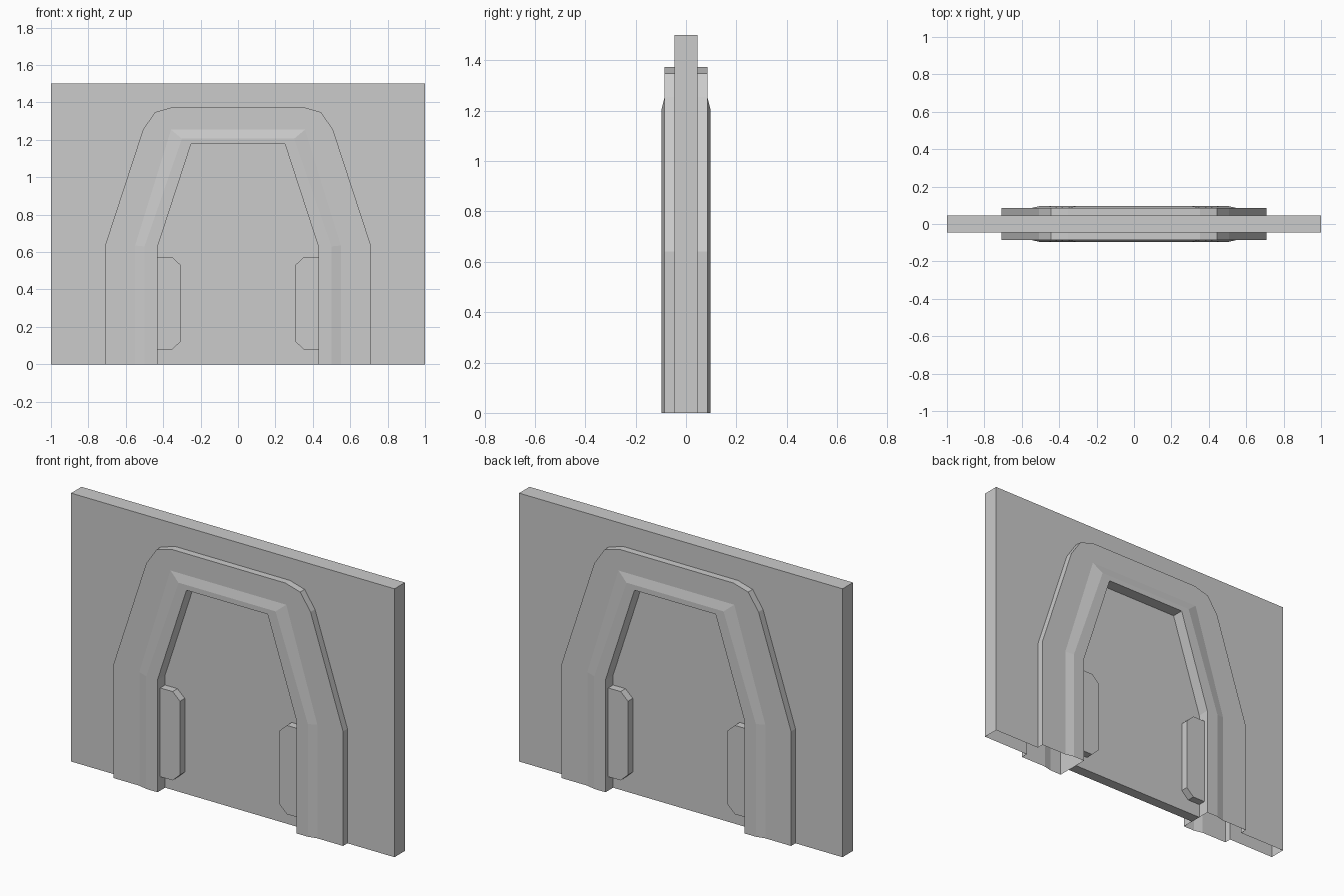
import bpy, bmesh

if "Cube" in bpy.data.objects:
    bpy.data.objects.remove(bpy.data.objects["Cube"])


def make_object(name, bm, axes):
    """Turn a bmesh into a flat-shaded object mirrored on the given axes."""
    mesh = bpy.data.meshes.new(name)
    bm.to_mesh(mesh)
    bm.free()
    ob = bpy.data.objects.new(name, mesh)
    bpy.context.scene.collection.objects.link(ob)
    if any(axes):
        mod = ob.modifiers.new("Mirror", 'MIRROR')
        mod.use_axis = axes
        mod.use_clip = True
        mod.merge_threshold = 0.0005
    return ob


def prism(name, outline, half_depth, axes):
    """Solid slab: x-z outline extruded through y, closed on all sides."""
    bm = bmesh.new()
    rings = [[bm.verts.new((x, y, z)) for x, z in outline]
             for y in (-half_depth, half_depth)]
    bm.faces.new(rings[0])
    bm.faces.new(rings[1][::-1])
    n = len(outline)
    for i in range(n):
        j = (i + 1) % n
        bm.faces.new((rings[0][j], rings[0][i], rings[1][i], rings[1][j]))
    bmesh.ops.recalc_face_normals(bm, faces=bm.faces[:])
    return make_object(name, bm, axes)


def arch(foot, bend, corner):
    """Left half of a simple arch; the corner repeats to match the outer arch."""
    return [(foot, 0), (foot, bend)] + [corner] * 3 + [(0, corner[1])]


INNER = arch(-0.43, 0.628, (-0.251, 1.177))
RAMP_IN = arch(-0.50, 0.63, (-0.30, 1.206))
RAMP_OUT = arch(-0.55, 0.635, (-0.358, 1.254))
OUTER = [(-0.709, 0), (-0.709, 0.64), (-0.508, 1.254),
         (-0.444, 1.348), (-0.353, 1.374), (0, 1.374)]
EDGE = [(-1, 0), (-1, 0.64), (-1, 1.254), (-1, 1.5), (-0.353, 1.5), (0, 1.5)]

# Wall and raised door frame: one quarter skinned from door to wall edge, open below
levels = [(INNER, -0.03), (INNER, -0.097), (RAMP_IN, -0.097), (RAMP_OUT, -0.085),
          (OUTER, -0.085), (OUTER, -0.046), (EDGE, -0.046), (EDGE, 0)]
bm = bmesh.new()
loops = [[bm.verts.new((x, y, z)) for x, z in path] for path, y in levels]
for a, b in zip(loops, loops[1:]):
    for i in range(len(a) - 1):
        bm.faces.new((a[i], a[i + 1], b[i + 1], b[i]))
bmesh.ops.remove_doubles(bm, verts=bm.verts[:], dist=0.0001)
make_object("wall_and_door_frame", bm, (True, True, False))

# Recessed door panel
left = [INNER[0], INNER[1], INNER[2]]
prism("door_panel", left + [(-x, z) for x, z in reversed(left)], 0.03,
      (False, False, False))

# Chamfered side blocks on both faces of the door
block = [(-0.43, 0.078), (-0.353, 0.078), (-0.308, 0.12),
         (-0.308, 0.532), (-0.353, 0.574), (-0.43, 0.574)]
prism("door_side_blocks", block, 0.073, (True, False, False))
